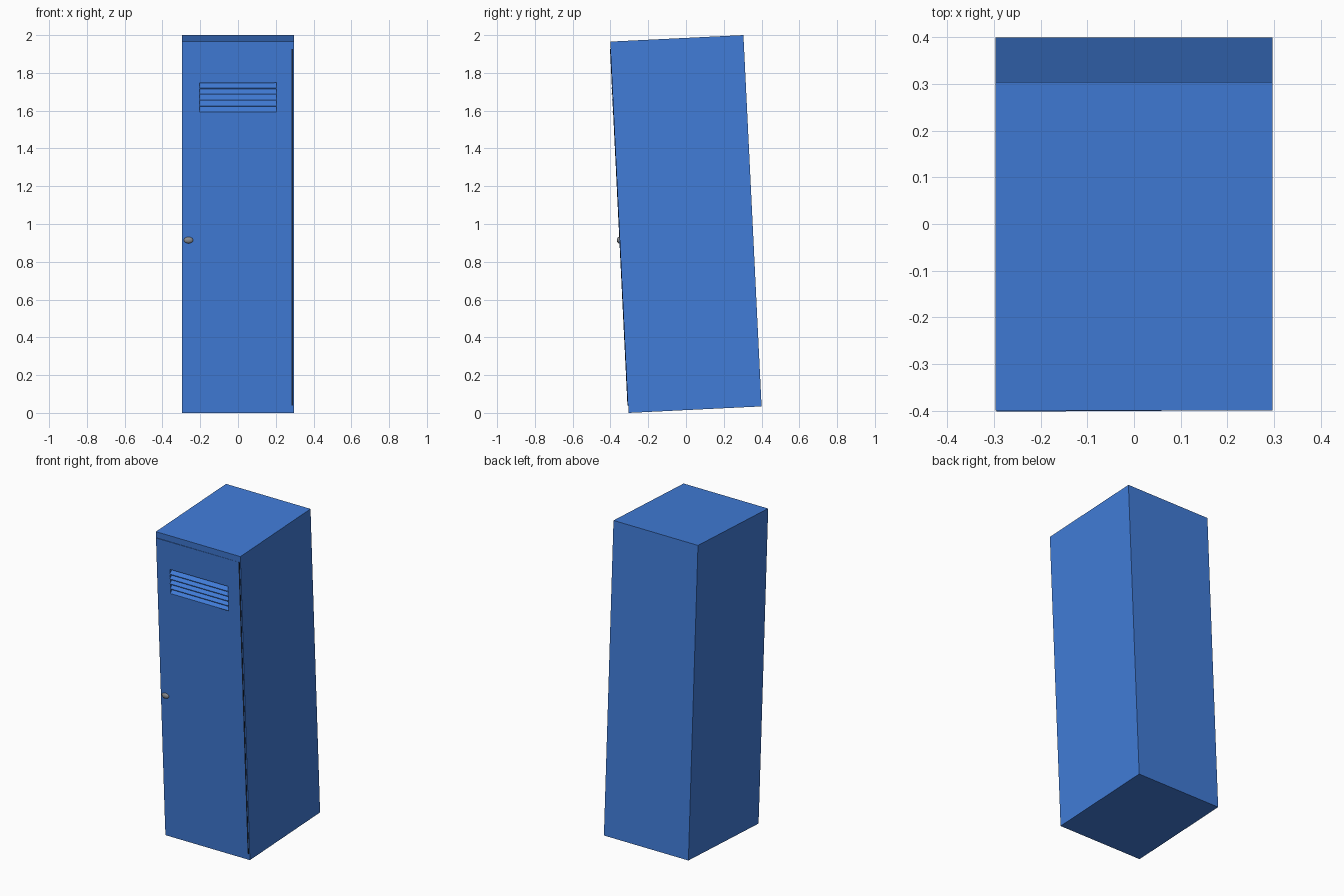
import bpy, bmesh, math
from mathutils import Matrix, Vector

if "Cube" in bpy.data.objects:
    bpy.data.objects.remove(bpy.data.objects["Cube"])

W, D, H = 0.594, 0.705, 1.968
FRONT = -D / 2
# The whole locker leans forward; parts are built in its upright local frame
LEAN = Matrix.Translation((0, 0, 1)) @ Matrix.Rotation(math.radians(2.8), 4, 'X')


def material(name, rgb):
    m = bpy.data.materials.new(name)
    m.diffuse_color = (*rgb, 1)
    m.use_nodes = True
    m.node_tree.nodes["Principled BSDF"].inputs["Base Color"].default_value = m.diffuse_color
    return m


blue = material("blue paint", (0.052, 0.2, 0.68))
grey = material("grey metal", (0.25, 0.26, 0.28))
dark = material("dark gap", (0.01, 0.018, 0.04))


def finish(name, bm, mat, local=Matrix.Identity(4)):
    bmesh.ops.recalc_face_normals(bm, faces=bm.faces)
    me = bpy.data.meshes.new(name)
    bm.to_mesh(me)
    bm.free()
    me.materials.append(mat)
    ob = bpy.data.objects.new(name, me)
    bpy.context.collection.objects.link(ob)
    ob.matrix_world = LEAN @ local
    return ob


def box(name, lo, hi, mat, local=Matrix.Identity(4)):
    lo, hi = Vector(lo), Vector(hi)
    bm = bmesh.new()
    bmesh.ops.create_cube(bm, size=1)
    bmesh.ops.scale(bm, vec=hi - lo, verts=bm.verts)
    bmesh.ops.translate(bm, vec=(lo + hi) / 2, verts=bm.verts)
    return finish(name, bm, mat, local)


# Cabinet body
body = box("cabinet_body", (-W / 2, FRONT, -H / 2), (W / 2, -FRONT, H / 2), blue)

# Door, very slightly ajar: hinged at the right, left edge stands proud
hinge = Vector((0.283, FRONT, 0))
ajar = Matrix.Translation(hinge) @ Matrix.Rotation(math.radians(0.3), 4, 'Z') @ Matrix.Translation(-hinge)
door = box("door", (-0.295, FRONT - 0.001, -0.945), (0.283, FRONT + 0.008, 0.945), blue, ajar)

# Dark hinge strip beside the door
box("hinge_gap", (0.283, FRONT - 0.002, -0.945), (0.291, FRONT + 0.003, 0.945), dark)

# Vent opening cut through the door into the body
V0, V1, VX, N = 0.608, 0.766, 0.203, 5
cutter = box("vent_cutter", (-VX, FRONT - 0.05, V0), (VX, FRONT + 0.03, V1), blue)
cutter.hide_render = True
for ob in (body, door):
    mod = ob.modifiers.new("vent", 'BOOLEAN')
    mod.operation = 'DIFFERENCE'
    mod.solver = 'EXACT'
    mod.object = cutter
    bpy.context.view_layer.objects.active = ob
    bpy.ops.object.modifier_apply(modifier=mod.name)
bpy.data.objects.remove(cutter)

# Slanted vent slats
pitch = (V1 - V0) / N
for i in range(N):
    z = V0 + i * pitch
    profile = [(FRONT - 0.008, z), (FRONT - 0.008, z + 0.004),
               (FRONT + 0.026, z + pitch), (FRONT + 0.026, z + pitch - 0.004)]
    bm = bmesh.new()
    face = bm.faces.new([bm.verts.new((-VX, y, h)) for y, h in profile])
    ext = bmesh.ops.extrude_face_region(bm, geom=[face])
    bmesh.ops.translate(bm, vec=(2 * VX, 0, 0),
                        verts=[v for v in ext["geom"] if isinstance(v, bmesh.types.BMVert)])
    finish(f"vent_slat_{i + 1}", bm, blue)

# Flattened door knob
bm = bmesh.new()
bmesh.ops.create_uvsphere(bm, u_segments=20, v_segments=12, radius=1)
bmesh.ops.scale(bm, vec=(0.025, 0.011, 0.017), verts=bm.verts)
bmesh.ops.translate(bm, vec=(-0.262, FRONT - 0.006, -0.068), verts=bm.verts)
knob = finish("door_knob", bm, grey)
for p in knob.data.polygons:
    p.use_smooth = True
